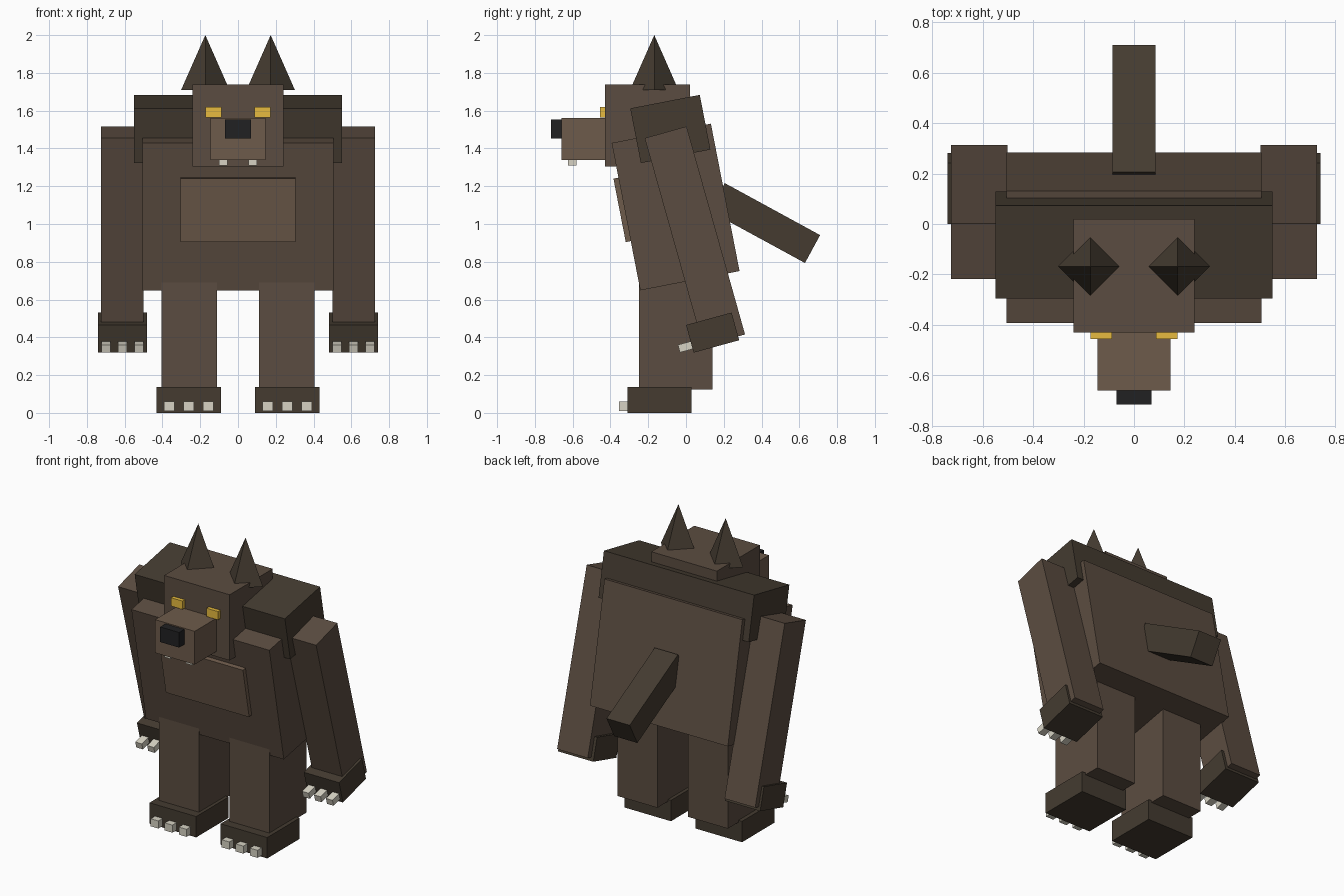
import bpy
from math import radians


def material(name, rgb):
    m = bpy.data.materials.new(name)
    m.diffuse_color = (*rgb, 1)
    return m


FUR = material("fur", (0.105, 0.073, 0.052))
DARK = material("dark_fur", (0.058, 0.044, 0.030))
LIGHT = material("light_fur", (0.155, 0.105, 0.070))
BLACK = material("black", (0.015, 0.015, 0.016))
YELLOW = material("yellow", (0.80, 0.50, 0.05))
BONE = material("bone", (0.68, 0.65, 0.55))


def box(name, center, size, mat, tilt=0):
    """Box tilted about the x axis (degrees, positive leans the top forward)."""
    bpy.ops.mesh.primitive_cube_add(size=1, location=center, rotation=(radians(tilt), 0, 0))
    o = bpy.context.object
    o.name = name
    o.scale = size
    o.data.materials.append(mat)
    return o


# Hunched body
box("torso", (0, -0.055, 1.09), (1.01, 0.535, 0.795), FUR, 11)
box("shoulder_hump", (0, -0.083, 1.503), (1.10, 0.375, 0.295), DARK, 11)
box("chest_patch", (0, -0.322, 1.078), (0.61, 0.06, 0.342), LIGHT, 11)
box("tail", (0, 0.4175, 1.005), (0.17, 0.575, 0.168), DARK, -28.6)

# Head
box("head", (0, -0.205, 1.522), (0.48, 0.45, 0.435), FUR)
box("snout", (0, -0.53, 1.45), (0.29, 0.26, 0.22), LIGHT)
box("nose", (0, -0.68, 1.503), (0.138, 0.07, 0.10), BLACK)

# Mirrored parts
for side, s in (("left", 1), ("right", -1)):
    box(side + "_eye", (s * 0.13, -0.435, 1.592), (0.085, 0.04, 0.055), YELLOW)
    box(side + "_tooth", (s * 0.078, -0.603, 1.335), (0.045, 0.045, 0.05), BONE)
    bpy.ops.mesh.primitive_cone_add(vertices=4, radius1=0.128, depth=0.29,
                                    location=(s * 0.173, -0.168, 1.855))
    ear = bpy.context.object
    ear.name = side + "_ear"
    ear.data.materials.append(DARK)

    # Arm, hand and finger claws
    box(side + "_arm", (s * 0.613, 0.047, 0.935), (0.224, 0.23, 1.144), FUR, 15.7)
    box(side + "_hand", (s * 0.611, 0.141, 0.425), (0.258, 0.25, 0.152), DARK, 15.3)
    # Leg, foot and toe claws
    box(side + "_leg", (s * 0.258, -0.055, 0.44), (0.293, 0.39, 0.63), FUR)
    box(side + "_foot", (s * 0.26, -0.14, 0.069), (0.342, 0.34, 0.138), DARK)
    for i in (-1, 0, 1):
        box(f"{side}_finger_claw_{i + 2}", (s * (0.611 + i * 0.087), 0.006, 0.352),
            (0.048, 0.09, 0.042), BONE, 15.3)
        box(f"{side}_toe_claw_{i + 2}", (s * (0.26 + i * 0.103), -0.32, 0.035),
            (0.056, 0.07, 0.05), BONE)
